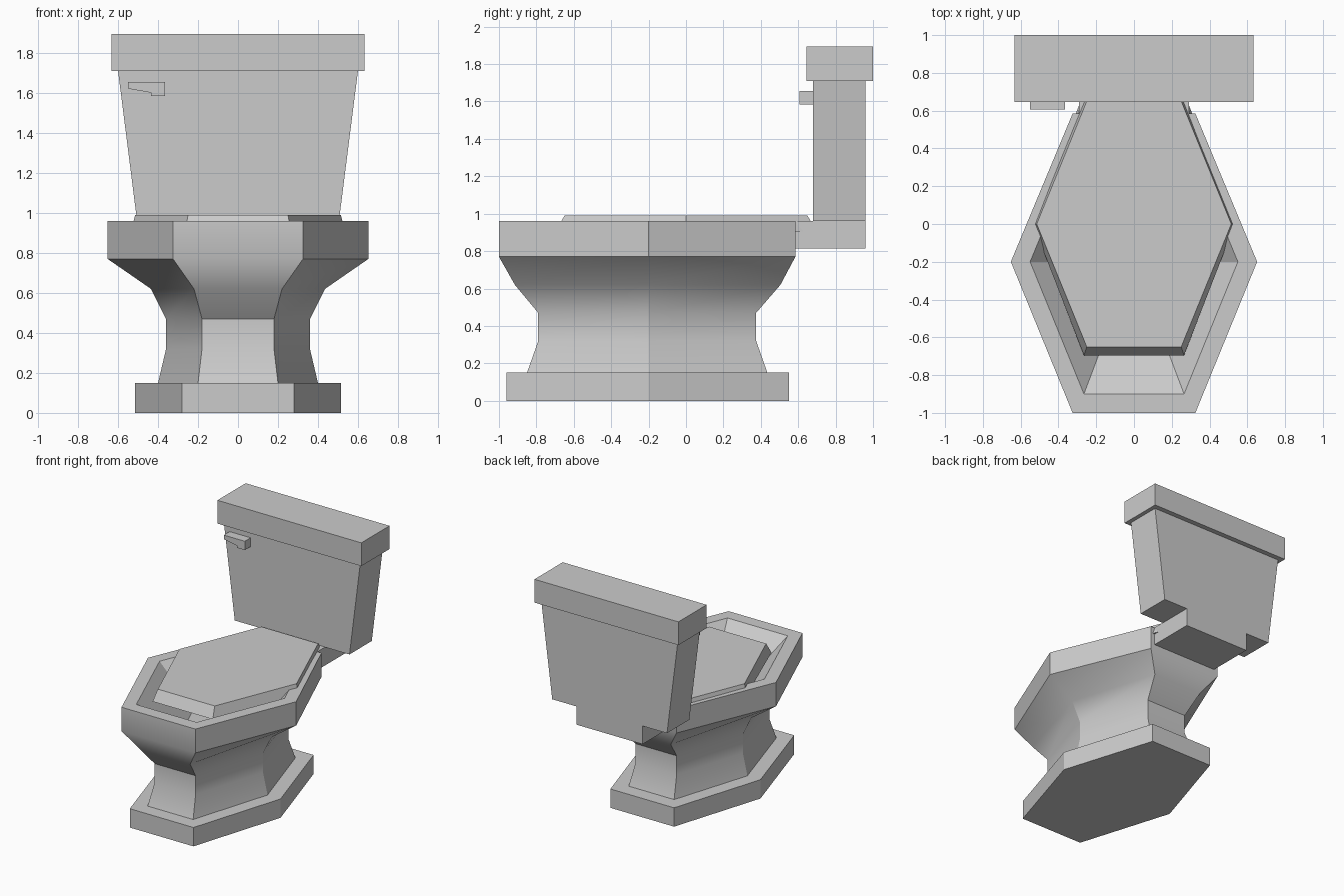
import bpy, bmesh, math

if "Cube" in bpy.data.objects:
    bpy.data.objects.remove(bpy.data.objects["Cube"])


def finish(name, bm, smooth=False):
    bmesh.ops.recalc_face_normals(bm, faces=bm.faces)
    me = bpy.data.meshes.new(name)
    bm.to_mesh(me)
    bm.free()
    ob = bpy.data.objects.new(name, me)
    bpy.context.collection.objects.link(ob)
    if smooth:
        bpy.ops.object.select_all(action='DESELECT')
        ob.select_set(True)
        bpy.context.view_layer.objects.active = ob
        bpy.ops.object.shade_smooth_by_angle(angle=math.radians(30))
    return ob


def loft(name, loops, smooth=False):
    """Bridge a stack of point loops and cap both ends."""
    bm = bmesh.new()
    rings = [[bm.verts.new(p) for p in loop] for loop in loops]
    n = len(rings[0])
    for a, b in zip(rings, rings[1:]):
        for i in range(n):
            j = (i + 1) % n
            bm.faces.new((a[i], a[j], b[j], b[i]))
    bm.faces.new(rings[0])
    bm.faces.new(rings[-1])
    return finish(name, bm, smooth)


def hexagon(z, end_w, mid_w, front, back, mid_y):
    return [(-end_w, front, z), (end_w, front, z), (mid_w, mid_y, z),
            (end_w, back, z), (-end_w, back, z), (-mid_w, mid_y, z)]


def rect(z, w, y0, y1):
    return [(-w, y0, z), (w, y0, z), (w, y1, z), (-w, y1, z)]


# Pedestal, rim and hollow basin: z, end half-width, middle half-width, front, back
profile = [
    (0.00, 0.28, 0.515, -0.96, 0.55),
    (0.15, 0.28, 0.515, -0.96, 0.55),
    (0.15, 0.20, 0.40, -0.85, 0.435),
    (0.32, 0.18, 0.36, -0.79, 0.375),
    (0.47, 0.18, 0.36, -0.79, 0.375),
    (0.62, 0.22, 0.435, -0.915, 0.505),
    (0.77, 0.325, 0.652, -1.0, 0.585),
    (0.96, 0.325, 0.652, -1.0, 0.585),
    (0.96, 0.265, 0.55, -0.90, 0.49),
    (0.66, 0.12, 0.25, -0.515, 0.11),
]
loft("bowl", [hexagon(*p, -0.2) for p in profile], smooth=True)

# Sloped-edge seat lid sunk into the rim
loft("seat_lid", [hexagon(0.905, 0.265, 0.535, -0.695, 0.695, 0),
                  hexagon(0.99, 0.25, 0.515, -0.65, 0.65, 0)], smooth=True)

# Connector, tapered tank and tank lid
loft("tank_connector", [rect(0.815, 0.29, 0.58, 0.96), rect(0.962, 0.29, 0.58, 0.96)])
loft("tank", [rect(0.96, 0.505, 0.68, 0.96), rect(1.71, 0.60, 0.68, 0.96)])
loft("tank_lid", [rect(1.71, 0.633, 0.645, 1.0), rect(1.895, 0.633, 0.645, 1.0)])

# Flush lever: extruded profile in x, z
lever = [(-0.55, 1.655), (-0.55, 1.622), (-0.435, 1.602), (-0.435, 1.585),
         (-0.365, 1.585), (-0.365, 1.655)]
loft("flush_lever", [[(x, y, z) for x, z in lever] for y in (0.607, 0.685)])
